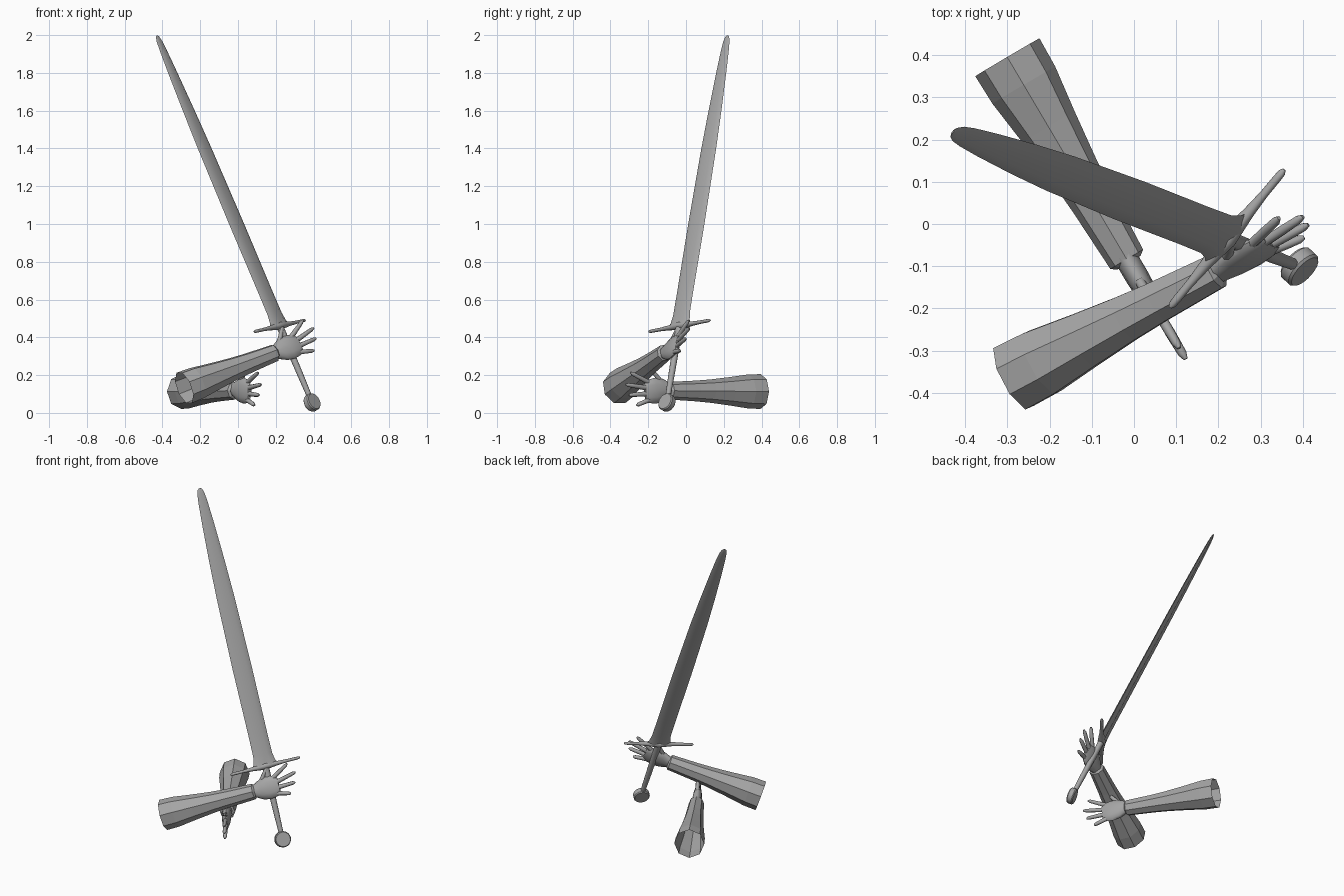
import bpy, bmesh, math
from mathutils import Vector

if "Cube" in bpy.data.objects:
    bpy.data.objects.remove(bpy.data.objects["Cube"])

grey = bpy.data.materials.new("plain grey")
grey.diffuse_color = (0.38, 0.38, 0.38, 1)
grey.use_nodes = True
grey.node_tree.nodes["Principled BSDF"].inputs["Base Color"].default_value = grey.diffuse_color


def ngon(n):
    return [(math.cos(2 * math.pi * i / n), math.sin(2 * math.pi * i / n)) for i in range(n)]


def loft(bm, origin, axis, up, rings, section, caps=(True, True)):
    """Sweep a section along axis; rings are (distance, half height, half thickness[, height shift])."""
    d = Vector(axis).normalized()
    v = Vector(up)
    v = (v - d * v.dot(d)).normalized()
    n = d.cross(v)
    loops = []
    for s, h, t, *shift in rings:
        c = Vector(origin) + d * s + v * (shift[0] if shift else 0)
        loops.append([bm.verts.new(c + v * (h * a) + n * (t * b)) for a, b in section])
    m = len(section)
    for lo, hi in zip(loops, loops[1:]):
        for i in range(m):
            j = (i + 1) % m
            bm.faces.new((lo[i], lo[j], hi[j], hi[i]))
    if caps[0]:
        bm.faces.new(loops[0][::-1])
    if caps[1]:
        bm.faces.new(loops[-1])


def finish(bm, name, angle=None):
    me = bpy.data.meshes.new(name)
    bm.to_mesh(me)
    bm.free()
    me.materials.append(grey)
    if angle:
        me.polygons.foreach_set("use_smooth", [True] * len(me.polygons))
        me.set_sharp_from_angle(angle=math.radians(angle))
    ob = bpy.data.objects.new(name, me)
    bpy.context.collection.objects.link(ob)
    return ob


# ---- sword frame: along the blade, and across it along the guard
pommel_c = Vector((0.392, -0.101, 0.055))
along = (Vector((-0.43, 0.219, 2.0)) - pommel_c).normalized()
across = Vector((0.632, 0.761, 0.14))
across = (across - along * across.dot(along)).normalized()
flat = along.cross(across)
guard_c = pommel_c + along * 0.445

# blade with a shallow central groove
blade_section = [(1, 0), (0.45, 1), (0, 0.65), (-0.45, 1), (-1, 0), (-0.45, -1), (0, -0.65), (0.45, -1)]
bm = bmesh.new()
loft(bm, guard_c, along, across,
     [(0.0, 0.08, 0.02), (0.025, 0.066, 0.018), (0.07, 0.058, 0.016), (0.2, 0.057, 0.015),
      (0.6, 0.058, 0.014), (1.03, 0.053, 0.013), (1.25, 0.046, 0.012), (1.47, 0.036, 0.010),
      (1.60, 0.028, 0.008), (1.655, 0.022, 0.006), (1.68, 0.014, 0.004), (1.688, 0.005, 0.002)],
     blade_section)
finish(bm, "blade", 40)

# cross guard, tapering outwards with small rounded ends
half = [(0.03, 0.018, 0.020), (0.08, 0.012, 0.014), (0.14, 0.009, 0.010),
        (0.185, 0.009, 0.010), (0.205, 0.008, 0.009), (0.214, 0.004, 0.004)]
rings = [(-s, a, b) for s, a, b in reversed(half)] + [(0, 0.02, 0.024)] + half
bm = bmesh.new()
loft(bm, guard_c, across, along, rings, ngon(10))
finish(bm, "guard", 50)

# grip
bm = bmesh.new()
loft(bm, pommel_c, along, across,
     [(0.03, 0.014, 0.014), (0.16, 0.017, 0.016), (0.32, 0.019, 0.017), (0.445, 0.021, 0.018)], ngon(10))
finish(bm, "grip", 50)

# disc pommel, facing the same way as the flat of the blade
bm = bmesh.new()
loft(bm, pommel_c, flat, along,
     [(-0.019, 0.043, 0.043), (-0.013, 0.048, 0.048), (0.013, 0.048, 0.048), (0.019, 0.043, 0.043)], ngon(20))
finish(bm, "pommel", 35)

# ---- arms: (base, tip) of each finger as (along hand, up the palm)
fingers = [((0.045, 0.048), (0.152, 0.110)), ((0.06, 0.02), (0.188, 0.050)),
           ((0.055, -0.012), (0.172, -0.008)), ((0.04, -0.042), (0.130, -0.066)),
           ((-0.03, 0.045), (0.028, 0.122))]


def arm(side, start, palm, up, droop):
    start, palm = Vector(start), Vector(palm)
    d = palm - start
    length = d.length
    # open eight-sided sleeve
    bm = bmesh.new()
    rows = [(0, 0.092), (0.12, 0.09), (0.3, 0.075), (0.48, 0.062), (0.62, 0.055), (0.87, 0.047), (0.885, 0.034)]
    loft(bm, start, d, up, [(f * length, r, r * 0.96) for f, r in rows], ngon(8), (False, False))
    finish(bm, side + "_sleeve")
    # palm
    d = (d.normalized() + Vector((0, 0, droop))).normalized()
    v = Vector(up)
    v = (v - d * v.dot(d)).normalized()
    bm = bmesh.new()
    loft(bm, palm, d, v,
         [(-0.12, 0.034, 0.028), (-0.075, 0.040, 0.028), (-0.035, 0.062, 0.028), (0.01, 0.068, 0.026),
          (0.05, 0.062, 0.019), (0.072, 0.042, 0.011)], ngon(12))
    # fingers and thumb
    for (bs, bv), (ts, tv) in fingers:
        base = palm + d * bs + v * bv
        way = palm + d * ts + v * tv - base
        k = way.length
        loft(bm, base, way, d.cross(v),
             [(0, 0.012, 0.014), (k * 0.5, 0.012, 0.012), (k * 0.88, 0.0105, 0.0105), (k, 0.005, 0.005)], ngon(8))
    finish(bm, side + "_hand", 50)


arm("right", (-0.285, -0.362, 0.132), (0.265, -0.075, 0.345), (-0.27, 0.29, 0.92), 0.0)
arm("left", (-0.30, 0.395, 0.113), (0.025, -0.155, 0.118), (0, 0, 1), -0.1)
